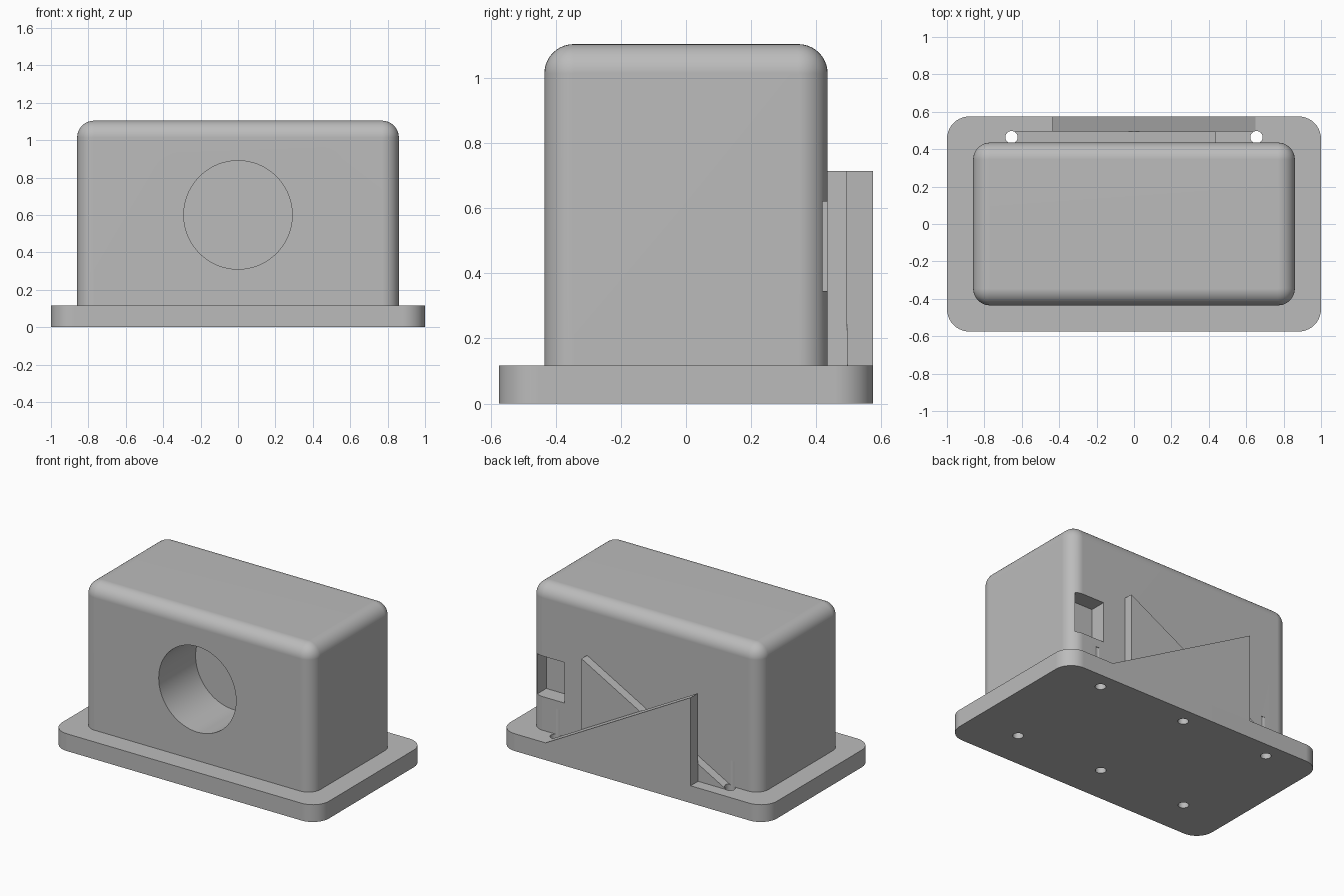
import bpy, bmesh, math
from mathutils import Matrix, Vector

cube = bpy.data.objects.get("Cube")
if cube:
    bpy.data.objects.remove(cube, do_unlink=True)

BASE_TOP, TOP = 0.117, 1.104
BACK = 0.435        # rear face of the housing
RAMP_SPLIT = 0.495  # plane between the two ramps
EDGE = 0.575        # rear edge of the base

grey = bpy.data.materials.new("light_grey")
grey.use_nodes = True
colour = (0.5, 0.5, 0.5, 1)
grey.diffuse_color = colour
grey.node_tree.nodes["Principled BSDF"].inputs["Base Color"].default_value = colour


def make(name, bm):
    bmesh.ops.recalc_face_normals(bm, faces=bm.faces)
    mesh = bpy.data.meshes.new(name)
    bm.to_mesh(mesh)
    bm.free()
    mesh.materials.append(grey)
    obj = bpy.data.objects.new(name, mesh)
    bpy.context.collection.objects.link(obj)
    return obj


def box(name, low, high, radius=0, round_top=False):
    """Box between two corners, with rounded upright and optionally top edges."""
    bm = bmesh.new()
    low, high = Vector(low), Vector(high)
    size = high - low
    bmesh.ops.create_cube(bm, size=1, matrix=Matrix.Translation((low + high) / 2) @ Matrix.Diagonal((*size, 1)))
    if radius:
        def chosen(e):
            a, b = (v.co for v in e.verts)
            upright = abs(a.z - b.z) > 0.01
            return upright or (round_top and a.z > high.z - 0.01)
        bmesh.ops.bevel(bm, geom=[e for e in bm.edges if chosen(e)], offset=radius,
                        segments=10, profile=0.5, affect='EDGES')
    return make(name, bm)


def cylinders(name, centres, radius, depth, turn=Matrix(), sides=32):
    bm = bmesh.new()
    for c in centres:
        bmesh.ops.create_cone(bm, cap_ends=True, segments=sides, radius1=radius, radius2=radius,
                              depth=depth, matrix=Matrix.Translation(c) @ turn)
    return make(name, bm)


def ramp(name, side, y0, y1):
    """Triangular wedge with its tall end on the given side of x."""
    bm = bmesh.new()
    profile = [(-0.65, BASE_TOP), (0.437, BASE_TOP), (0.437, 0.714)]
    face = bm.faces.new([bm.verts.new((side * x, y0, z)) for x, z in profile])
    new = bmesh.ops.extrude_face_region(bm, geom=[face])["geom"]
    bmesh.ops.translate(bm, vec=(0, y1 - y0, 0), verts=[v for v in new if isinstance(v, bmesh.types.BMVert)])
    return make(name, bm)


def activate(obj):
    bpy.ops.object.select_all(action='DESELECT')
    obj.select_set(True)
    bpy.context.view_layer.objects.active = obj


def cut(obj, cutter):
    mod = obj.modifiers.new("cut", 'BOOLEAN')
    mod.operation, mod.solver, mod.object = 'DIFFERENCE', 'EXACT', cutter
    activate(obj)
    bpy.ops.object.modifier_apply(modifier=mod.name)


# Solid parts
base = box("base_plate", (-1, -EDGE, 0), (1, EDGE, BASE_TOP), 0.12)
housing = box("housing", (-0.86, -BACK, BASE_TOP), (0.86, BACK, TOP), 0.09, True)
inner = ramp("inner_ramp", 1, BACK, RAMP_SPLIT)
outer = ramp("outer_ramp", -1, RAMP_SPLIT, EDGE)

# Screw holes rising from the underside
screws = cylinders("screw_hole_cutter",
                   [(x, y, 0.1) for x in (-0.655, 0, 0.655) for y in (-0.314, 0.464)], 0.033, 0.38)
# Round blind bore in the front
bore = cylinders("bore_cutter", [(0, -BACK, 0.6)], 0.29, 0.79, Matrix.Rotation(math.pi / 2, 4, 'X'), 72)
# Square pocket in the rear corner
pocket = box("pocket_cutter", (0.606, BACK - 0.11, 0.345), (0.82, EDGE, 0.62))

for part in (base, housing, inner, outer):
    cut(part, screws)
for cutter in (bore, pocket):
    cut(housing, cutter)
for cutter in (screws, bore, pocket):
    bpy.data.objects.remove(cutter, do_unlink=True)

# Smooth fillets and bores, crisp edges and flat faces
for part in (base, housing, inner, outer):
    activate(part)
    bpy.ops.object.shade_smooth_by_angle(angle=math.radians(30))
    part.modifiers.new("even_normals", 'WEIGHTED_NORMAL').keep_sharp = True
